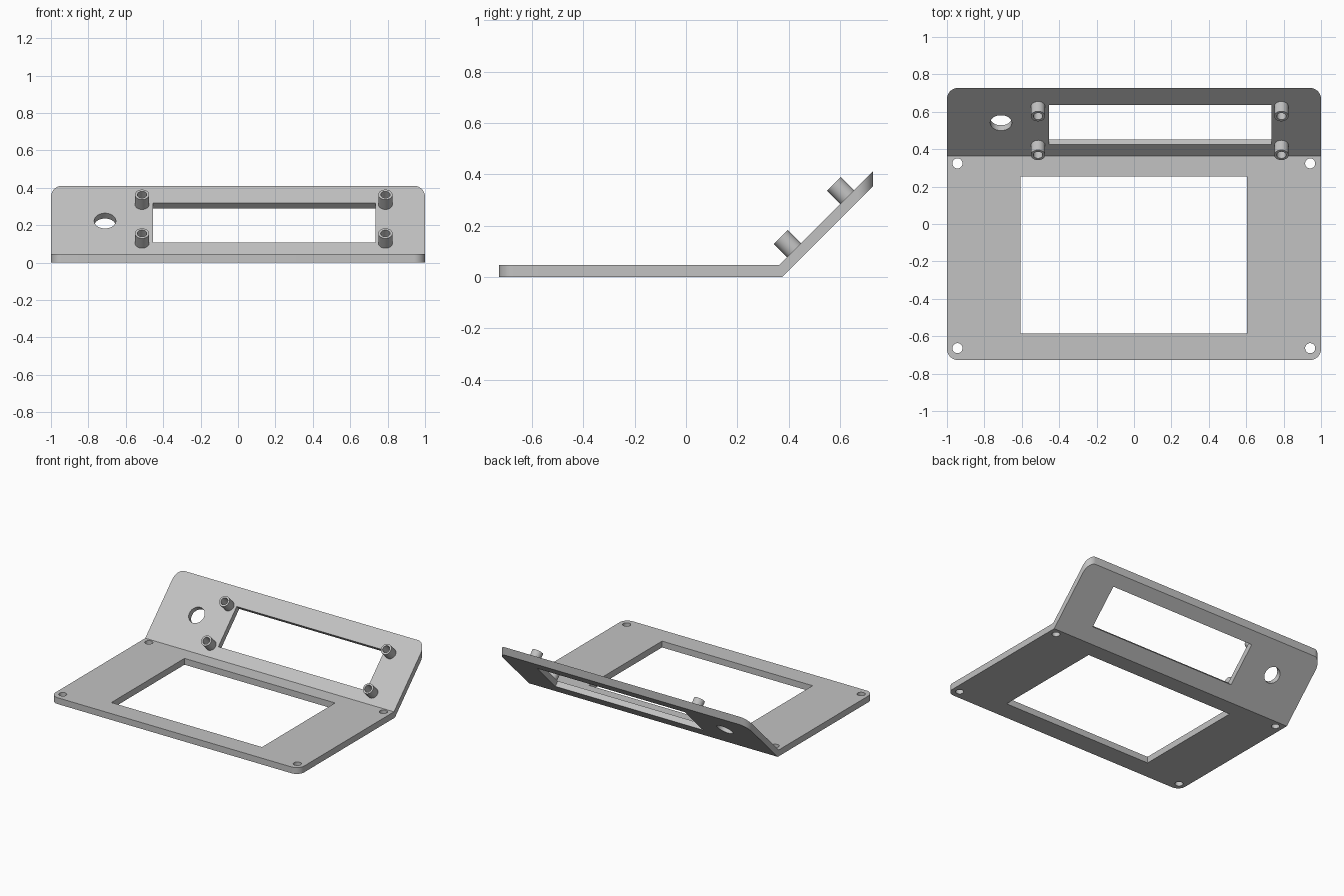
import bpy, bmesh, math
from mathutils import Matrix, Vector

default = bpy.data.objects.get("Cube")
if default:
    bpy.data.objects.remove(default, do_unlink=True)

grey = bpy.data.materials.new("light_grey")
grey.use_nodes = True
colour = (0.54, 0.54, 0.54, 1)
grey.diffuse_color = colour
grey.node_tree.nodes["Principled BSDF"].inputs["Base Color"].default_value = colour

HALF_Y, BASE_TOP = 0.728, 0.046
FOLD_TOP, FOLD_BOTTOM = 0.363, 0.374
# Tilted frame on the upper panel face: x across, y up the slope, z outward
SLOPE = Matrix.Translation((0, FOLD_TOP, BASE_TOP)) @ Matrix.Rotation(math.radians(45), 4, "X")
FLAT = Matrix.Identity(4)


def make(name, bm, frame=FLAT):
    bmesh.ops.recalc_face_normals(bm, faces=bm.faces)
    mesh = bpy.data.meshes.new(name)
    bm.to_mesh(mesh)
    bm.free()
    mesh.transform(frame)
    mesh.materials.append(grey)
    obj = bpy.data.objects.new(name, mesh)
    bpy.context.collection.objects.link(obj)
    return obj


def box(name, x0, x1, y0, y1, z0, z1, frame=FLAT, radius=0):
    bm = bmesh.new()
    place = Matrix.Translation(((x0 + x1) / 2, (y0 + y1) / 2, (z0 + z1) / 2))
    size = Matrix.Diagonal((x1 - x0, y1 - y0, z1 - z0, 1))
    bmesh.ops.create_cube(bm, size=1, matrix=place @ size)
    if radius:
        uprights = [e for e in bm.edges
                    if abs(e.verts[0].co.z - e.verts[1].co.z) > 0.1]
        bmesh.ops.bevel(bm, geom=uprights, offset=radius, segments=10,
                        profile=0.5, affect="EDGES")
    return make(name, bm, frame)


def cylinder(name, x, y, z0, z1, radius, frame=FLAT):
    bm = bmesh.new()
    bmesh.ops.create_cone(bm, cap_ends=True, segments=40, radius1=radius, radius2=radius,
                          depth=z1 - z0, matrix=Matrix.Translation((x, y, (z0 + z1) / 2)))
    return make(name, bm, frame)


def combine(obj, cutter, operation="DIFFERENCE"):
    mod = obj.modifiers.new("cut", "BOOLEAN")
    mod.object, mod.operation, mod.solver = cutter, operation, "EXACT"
    bpy.context.view_layer.objects.active = obj
    bpy.ops.object.modifier_apply(modifier=mod.name)
    bpy.data.objects.remove(cutter, do_unlink=True)


# Bent plate: side profile extruded across the width
END = HALF_Y + 0.1
profile = [(-END, 0), (FOLD_BOTTOM, 0), (END, END - FOLD_BOTTOM),
           (END, END - FOLD_TOP + BASE_TOP), (FOLD_TOP, BASE_TOP), (-END, BASE_TOP)]
bm = bmesh.new()
face = bm.faces.new([bm.verts.new((-1.1, y, z)) for y, z in profile])
grown = bmesh.ops.extrude_face_region(bm, geom=[face])["geom"]
bmesh.ops.translate(bm, vec=Vector((2.2, 0, 0)),
                    verts=[g for g in grown if isinstance(g, bmesh.types.BMVert)])
plate = make("bent_plate", bm)

# Rounded outline, seen from above
combine(plate, box("outline", -1, 1, -HALF_Y, HALF_Y, -0.5, 1, radius=0.06), "INTERSECT")

# Base opening and corner screw holes
combine(plate, box("base_window", -0.608, 0.603, -0.586, 0.254, -0.1, 0.2))
for x in (-0.944, 0.942):
    for y in (-0.664, 0.324):
        combine(plate, cylinder("screw_hole", x, y, -0.1, 0.2, 0.027))

# Panel opening and round hole, cut square to the slope
combine(plate, box("display_window", -0.455, 0.734, 0.086, 0.385, -0.2, 0.2, SLOPE))
combine(plate, cylinder("round_hole", -0.711, 0.251, -0.2, 0.2, 0.058, SLOPE))

# Hollow mounting posts at the four corners of the panel opening
parts = [plate]
for side, x in (("right", -0.513), ("left", 0.788)):
    for level, v in (("lower", 0.082), ("upper", 0.375)):
        post = cylinder(f"{level}_{side}_post", x, v, -0.005, 0.074, 0.038, SLOPE)
        combine(post, cylinder("bore", x, v, -0.1, 0.2, 0.025, SLOPE))
        parts.append(post)

bpy.ops.object.select_all(action="DESELECT")
for obj in parts:
    obj.select_set(True)
bpy.context.view_layer.objects.active = plate
bpy.ops.object.shade_smooth_by_angle(angle=math.radians(30))
